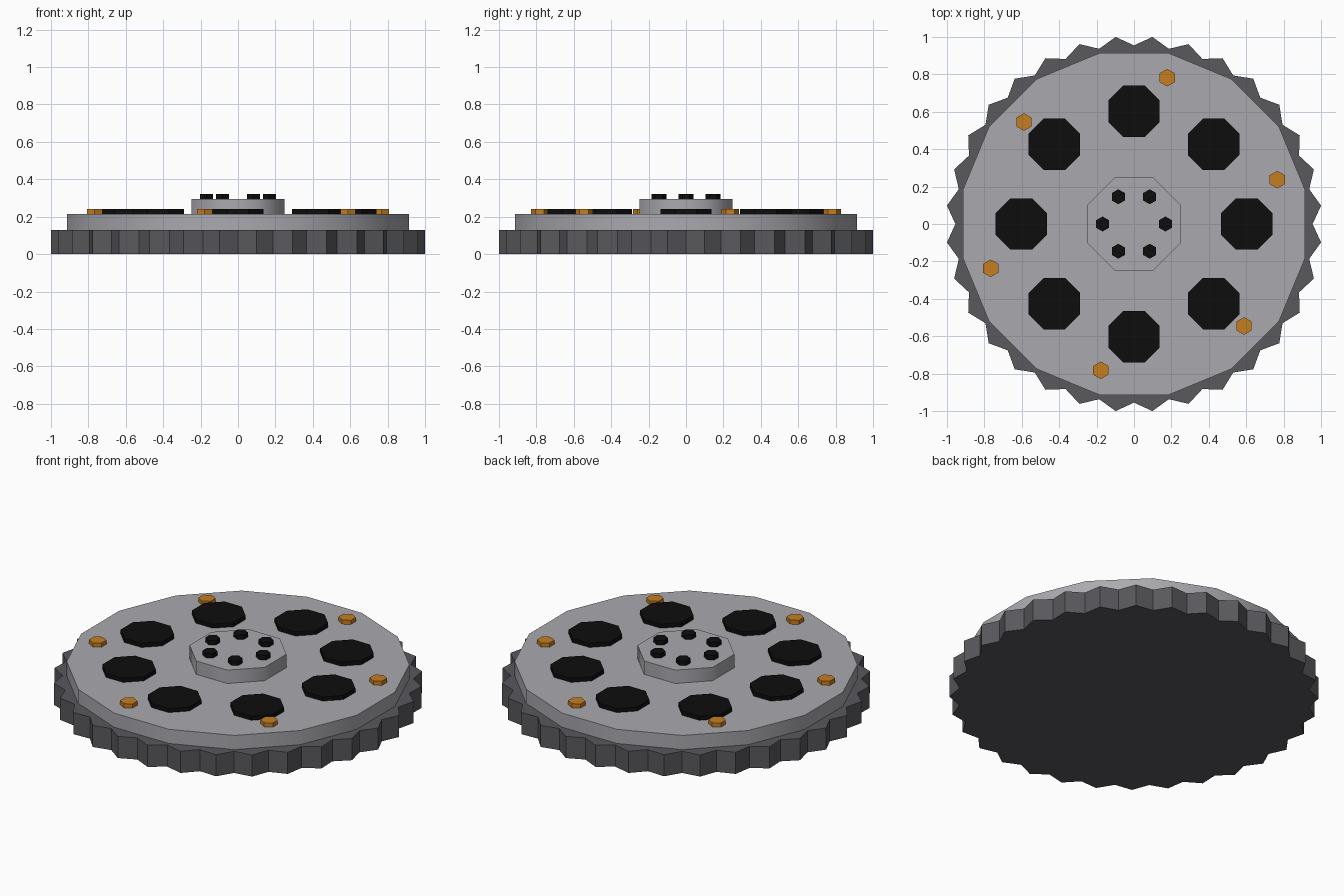
import bpy
import bmesh
from math import cos, sin, pi, radians

if "Cube" in bpy.data.objects:
    bpy.data.objects.remove(bpy.data.objects["Cube"], do_unlink=True)


def material(name, r, g, b):
    m = bpy.data.materials.new(name)
    m.use_nodes = True
    m.diffuse_color = (r, g, b, 1)
    m.node_tree.nodes["Principled BSDF"].inputs["Base Color"].default_value = (r, g, b, 1)
    return m


STEEL = material("light steel", 0.40, 0.40, 0.43)
DARK = material("dark steel", 0.10, 0.10, 0.11)
BLACK = material("black", 0.004, 0.004, 0.004)
ORANGE = material("orange brass", 0.56, 0.21, 0.015)


def prism(name, radii, sides, z0, z1, mat, center=(0, 0), turn=0.0, smooth=None):
    """Upright prism; radii repeat around the outline, so two radii make teeth."""
    bm = bmesh.new()
    ring = []
    for i in range(sides):
        a = turn + 2 * pi * i / sides
        r = radii[i % len(radii)]
        ring.append(bm.verts.new((r * cos(a), r * sin(a), z0)))
    bottom = bm.faces.new(ring)
    top = bmesh.ops.extrude_face_region(bm, geom=[bottom])["geom"]
    bmesh.ops.translate(bm, vec=(0, 0, z1 - z0),
                        verts=[v for v in top if isinstance(v, bmesh.types.BMVert)])
    bmesh.ops.recalc_face_normals(bm, faces=bm.faces)
    mesh = bpy.data.meshes.new(name)
    bm.to_mesh(mesh)
    bm.free()
    mesh.materials.append(mat)
    ob = bpy.data.objects.new(name, mesh)
    ob.location = (center[0], center[1], 0)
    bpy.context.collection.objects.link(ob)
    if smooth:
        bpy.ops.object.select_all(action='DESELECT')
        ob.select_set(True)
        bpy.context.view_layer.objects.active = ob
        bpy.ops.object.shade_smooth_by_angle(angle=radians(smooth))
    return ob


def circle(name, count, radius, start, **kw):
    """Repeat a prism evenly around the axis without turning it."""
    for i in range(count):
        a = start + 2 * pi * i / count
        prism(f"{name}_{i + 1}", center=(radius * cos(a), radius * sin(a)), **kw)


# Toothed outer ring, wheel disc and raised hub
prism("toothed_rim", (0.955, 1.005), 64, 0, 0.13, DARK)
prism("wheel_disc", (0.933,), 16, 0.01, 0.215, STEEL, turn=pi / 16, smooth=30)
prism("hub", (0.27,), 8, 0.2, 0.295, STEEL, turn=pi / 8, smooth=50)

# Black lightening pads, orange rim bolts and black hub bolts
circle("black_pad", 8, 0.602, 0, radii=(0.149,), sides=8, z0=0.2, z1=0.24,
       mat=BLACK, turn=pi / 8)
circle("rim_bolt", 6, 0.802, 0.3, radii=(0.047,), sides=6, z0=0.2, z1=0.24,
       mat=ORANGE, turn=pi / 6)
circle("hub_bolt", 6, 0.168, 0, radii=(0.04,), sides=6, z0=0.28, z1=0.322,
       mat=BLACK, turn=pi / 6)
